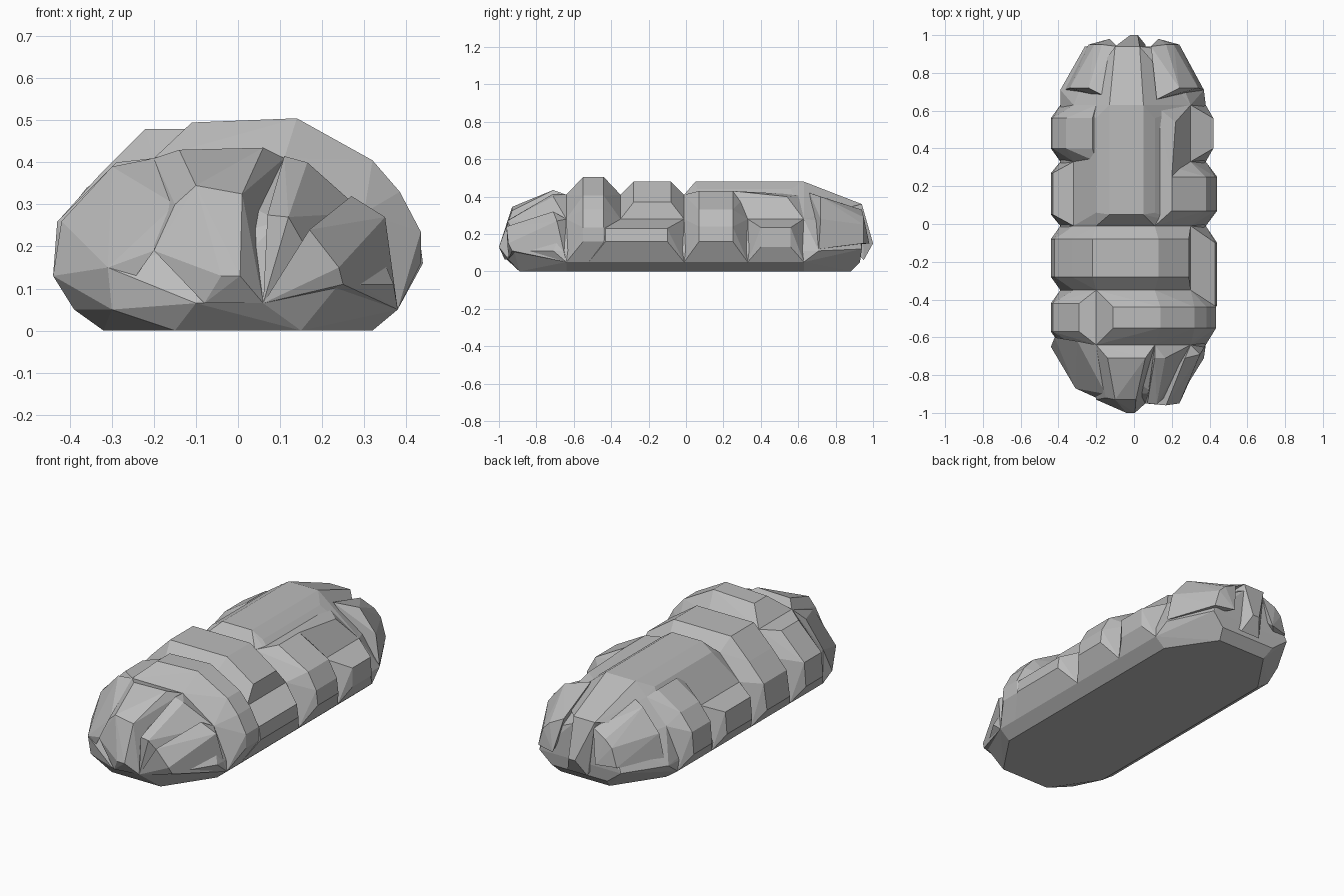
import bpy
import bmesh

# Remove the default cube only
default_cube = bpy.data.objects.get("Cube")
if default_cube:
    bpy.data.objects.remove(default_cube, do_unlink=True)

# Single stone-grey material
stone = bpy.data.materials.new("stone_grey")
stone.use_nodes = True
grey = (.5, .5, .5, 1)
stone.diffuse_color = grey
stone.node_tree.nodes["Principled BSDF"].inputs["Base Color"].default_value = grey


def facet(name, points):
    """Faceted solid wrapped around a few corner points."""
    bm = bmesh.new()
    corners = [bm.verts.new(point) for point in points]
    result = bmesh.ops.convex_hull(bm, input=corners)
    unused = result["geom_interior"] + result["geom_unused"]
    loose = {item for item in unused if isinstance(item, bmesh.types.BMVert)}
    bmesh.ops.delete(bm, geom=list(loose), context="VERTS")
    bmesh.ops.dissolve_limit(bm, angle_limit=.03, verts=bm.verts, edges=bm.edges)
    bmesh.ops.recalc_face_normals(bm, faces=bm.faces)
    mesh = bpy.data.meshes.new(name)
    bm.to_mesh(mesh)
    bm.free()
    mesh.materials.append(stone)
    solid = bpy.data.objects.new(name, mesh)
    bpy.context.collection.objects.link(solid)
    return solid


def section(profile, *stations):
    """Repeat an (x, z) profile at several places along y."""
    return [(x, y, z) for y in stations for x, z in profile]


def brick(name, start, end, base, top, bevel=.07):
    """Raised block: base profile in the grooves, top profile inset by the bevel."""
    facet(name, section(base, start, end) + section(top, start + bevel, end - bevel))


# Corners of the core cross-section, and the groove positions along y
foot_right, foot_left = (.32, 0), (-.32, 0)
hip_right, hip_left = (.38, .05), (-.39, .05)
side_right, side_left = (.30, .28), (-.32, .28)
crown_right, crown_left = (.11, .41), (-.20, .41)
front_groove, waist_groove, middle_groove = -.64, -.35, -.01
rear_groove, back_groove = .33, .63
core_profile = [foot_right, hip_right, side_right, crown_right,
                crown_left, side_left, hip_left, foot_left]

# Core with both rounded ends
front_cap = [(.37, -.71, .11), (.24, -.92, .11), (.06, -.95, .065),
             (-.30, -.86, .05), (-.31, -.87, .15), (-.10, -.96, .065),
             (.15, -.89, 0), (-.15, -.89, 0), (.10, -.90, .26)]
back_cap = [(.37, .71, .11), (-.39, .71, .11), (.24, .94, .12), (-.26, .94, .12),
            (.17, .93, .05), (-.17, .93, .05), (.15, .88, 0), (-.15, .88, 0),
            (.18, .92, .25), (-.20, .92, .25), (.03, .94, .32), (-.09, .94, .32)]
facet("core", section(core_profile, front_groove, back_groove) + front_cap + back_cap)

# Wide band wrapping the left flank and the top
brick("middle_band", waist_groove, middle_groove,
      [hip_left, side_left, crown_left, crown_right, side_right],
      [(-.44, .13), (-.42, .27), (-.33, .37), (-.22, .48), (.13, .48), (.29, .37)])

# Long ridge along the rear top
ridge_base = [side_left, crown_left, crown_right, side_right]
facet("rear_ridge", section(ridge_base, middle_groove, back_groove)
      + section([(-.13, .48), (.05, .48)], .05, back_groove)
      + section([(-.20, .44), (.11, .44)], .06, .56)
      + [(-.10, .94, .36), (.03, .94, .36)])

# Right flank bricks
brick("right_low_brick", -.52, middle_groove,
      [hip_right, side_right], [(.44, .16), (.43, .23)], bevel=.09)
brick("right_tall_brick", middle_groove, rear_groove,
      [hip_right, side_right, crown_right],
      [(.44, .16), (.43, .24), (.38, .33), (.20, .43)], bevel=.08)
brick("right_small_brick", rear_groove, back_groove,
      [hip_right, side_right], [(.42, .13), (.42, .235)])
facet("right_shoulder_wedge",
      section([side_right, crown_right], rear_groove, back_groove)
      + [(.20, .25, .43), (.22, .54, .40)])

# Left flank bricks
brick("left_low_brick", middle_groove, rear_groove,
      [hip_left, side_left], [(-.44, .13), (-.43, .25)], bevel=.06)
brick("left_tall_brick", rear_groove, back_groove,
      [hip_left, side_left, crown_left],
      [(-.44, .13), (-.43, .25), (-.36, .34), (-.22, .43)])

# Front shoulder bricks
brick("front_right_brick", front_groove, waist_groove,
      [hip_right, side_right, crown_right, crown_left],
      [(.435, .16), (.435, .235), (.385, .33), (.32, .405), (.14, .505), (-.11, .495)],
      bevel=.09)
brick("front_left_brick", front_groove, waist_groove,
      [hip_left, side_left, crown_left],
      [(-.44, .13), (-.43, .26), (-.29, .40), (-.20, .41)], bevel=.07)

# Facets spreading over the front end
facet("front_left_petal",
      section([hip_left, crown_left], front_groove)
      + [(-.44, -.65, .13), (-.42, -.60, .26), (-.30, -.62, .39),
         (-.31, -.87, .15), (-.20, -.92, .19), (-.15, -.90, .30), (-.30, -.86, .05)])
facet("front_centre_petal",
      section([crown_left, crown_right], front_groove)
      + [(-.14, -.71, .43), (.06, -.71, .435), (-.10, -.93, .345),
         (.01, -.93, .325), (-.15, -.92, .30), (-.20, -.93, .19),
         (-.04, -1, .13), (.005, -1, .13), (-.08, -.97, .065), (.06, -.95, .065)])
facet("front_inner_petal",
      section([crown_right, side_right], front_groove)
      + [(.11, -.71, .415), (.165, -.71, .40), (.07, -.95, .275),
         (.12, -.955, .27), (.16, -.92, .20), (.06, -.95, .065)])
facet("front_outer_petal",
      section([side_right, hip_right], front_groove)
      + [(.27, -.71, .32), (.35, -.69, .27), (.17, -.96, .24),
         (.24, -.95, .15), (.25, -.93, .11), (.06, -.95, .065)])

# Facets spreading over the back end, mirrored left and right
for label, side in (("right", 1), ("left", -1)):
    petal = [(.12, .66, .42), (.24, .72, .40), (.34, .72, .28), (.37, .71, .12),
             (.09, .94, .33), (.17, .95, .29), (.21, .95, .25),
             (.13, .98, .15), (.24, .95, .15)]
    facet("back_" + label + "_petal", [(side * x, y, z) for x, y, z in petal])
facet("back_centre_petal",
      section([(-.10, .36), (.03, .36)], .94)
      + section([crown_left, crown_right], back_groove)
      + [(-.02, 1, .15), (.02, 1, .15), (-.06, .95, .06), (.06, .95, .06)])
